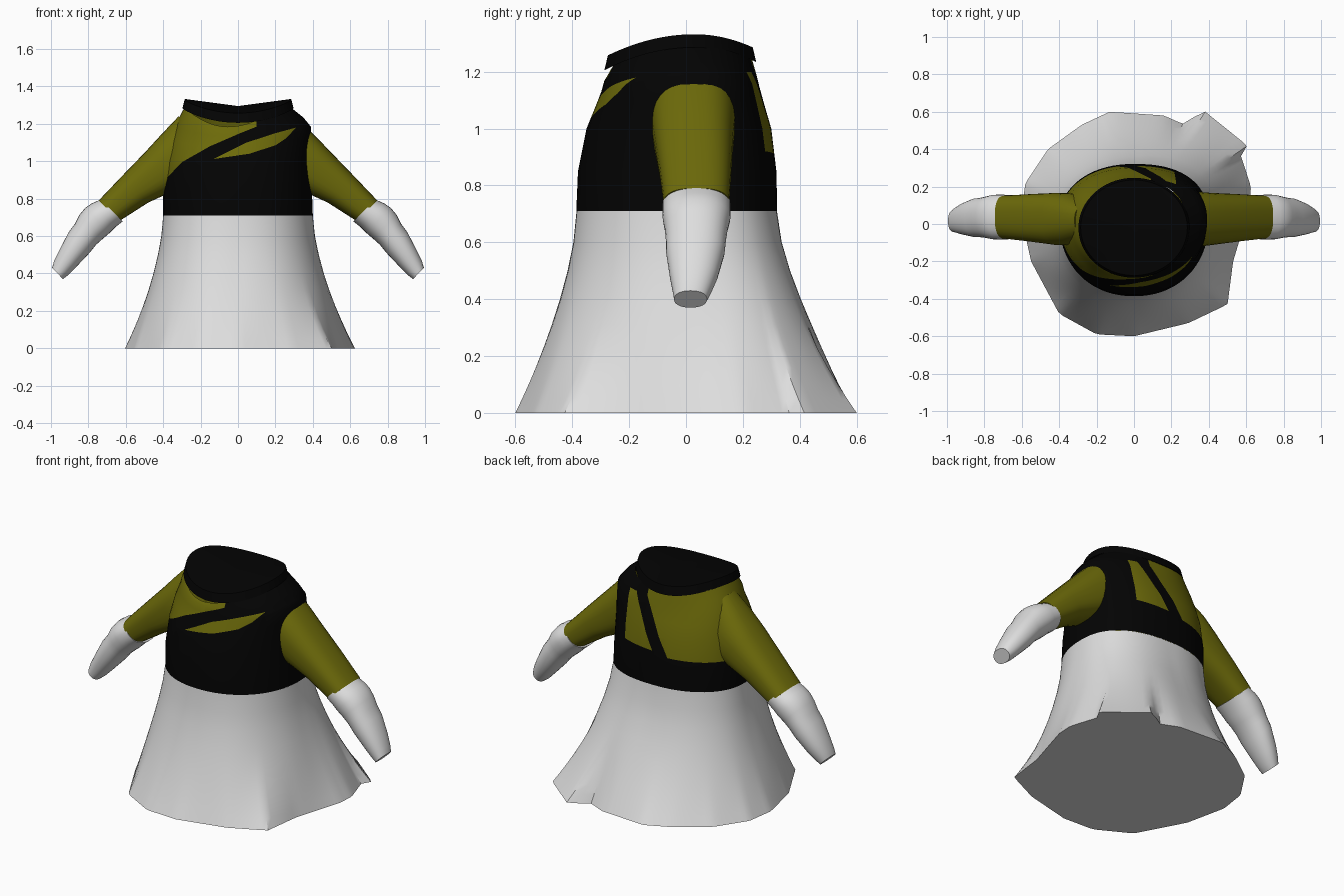
import bpy, bmesh, math
from mathutils import Vector

if "Cube" in bpy.data.objects:
    bpy.data.objects.remove(bpy.data.objects["Cube"])


def material(name, rgb):
    m = bpy.data.materials.new(name)
    m.diffuse_color = (*rgb, 1)
    m.use_nodes = True
    m.node_tree.nodes["Principled BSDF"].inputs["Base Color"].default_value = m.diffuse_color
    return m


WHITE = material("soft_white", (0.73, 0.73, 0.73))
BLACK = material("near_black", (0.001, 0.001, 0.001))
OLIVE = material("olive", (0.152, 0.145, 0.003))


def superellipse(t, n):
    c, s = math.cos(t), math.sin(t)
    return (math.copysign(abs(c) ** (2 / n), c), math.copysign(abs(s) ** (2 / n), s))


def oval(xl, xr, yf, yb, n=2.2, count=72, yc=None, full=None):
    """Closed ring fitted to four extents, widest at y = yc; full squares the back right."""
    if yc is None:
        yc = (yf + yb) / 2
    pts = []
    for i in range(count):
        corner = full if full and i < count / 4 else n
        c, s = superellipse(math.tau * i / count, corner)
        pts.append(((xl + xr) / 2 + c * (xr - xl) / 2, yc + s * (yb - yc if s > 0 else yc - yf)))
    return pts


def loft(rings, cap_start=False, cap_end=False):
    bm = bmesh.new()
    vs = [[bm.verts.new(p) for p in ring] for ring in rings]
    n = len(vs[0])
    for a, b in zip(vs, vs[1:]):
        for i in range(n):
            j = (i + 1) % n
            bm.faces.new((a[i], a[j], b[j], b[i]))
    if cap_start:
        bm.faces.new(vs[0][::-1])
    if cap_end:
        bm.faces.new(vs[-1])
    return bm


def finish(bm, name, mats, angle=40):
    bmesh.ops.recalc_face_normals(bm, faces=bm.faces[:])
    me = bpy.data.meshes.new(name)
    bm.to_mesh(me)
    bm.free()
    for m in mats:
        me.materials.append(m)
    me.shade_smooth()
    me.set_sharp_from_angle(angle=math.radians(angle))
    ob = bpy.data.objects.new(name, me)
    bpy.context.collection.objects.link(ob)
    return ob


# Skirt: round waist flaring to an uneven, wavy hem
HEM = [(0.62, 0.1), (0.625, 0.2), (0.57, 0.37), (0.605, 0.42), (0.375, 0.605), (0.26, 0.535),
       (0.16, 0.58), (-0.13, 0.6), (-0.28, 0.53), (-0.46, 0.4), (-0.58, 0.22), (-0.605, 0.05),
       (-0.55, -0.2), (-0.4, -0.48), (-0.2, -0.59), (0, -0.6), (0.29, -0.53), (0.5, -0.43),
       (0.53, -0.2)]


def hem_point(x, y):
    """Where the ray from the centre through (x, y) meets the hem outline."""
    best = 0
    for (ax, ay), (bx, by) in zip(HEM, HEM[1:] + HEM[:1]):
        ex, ey = bx - ax, by - ay
        den = x * ey - y * ex
        if abs(den) < 1e-9:
            continue
        k = (ax * ey - ay * ex) / den
        u = (ax * y - ay * x) / den
        if k > 0 and -1e-6 <= u <= 1 + 1e-6:
            best = max(best, k)
    return x * best, y * best


WAIST = 0.71
N = 120
waist_ring = oval(-0.4, 0.4, -0.385, 0.32, 2.15, N, 0.02, 2.4)
sharp_hem = [hem_point(x, y) for x, y in waist_ring]
# Folds soften towards the waist
radii = [math.hypot(*p) for p in sharp_hem]
soft_hem = []
for i, (x, y) in enumerate(sharp_hem):
    mean = sum(radii[(i + k) % N] for k in range(-9, 10)) / 19
    soft_hem.append((x * mean / radii[i], y * mean / radii[i]))
rings = []
for z in (0, 0.05, 0.1, 0.16, 0.23, 0.31, 0.4, 0.5, 0.6, WAIST):
    b = max(0, 1 - z / 0.35)
    ring = []
    for (x, y), (hx, hy), (sx, sy) in zip(waist_ring, sharp_hem, soft_hem):
        # The flare is fuller on one diagonal
        diagonal = max(0, math.sin(2 * math.atan2(y, x)))
        w = (1 - z / WAIST) ** (1.6 - 0.28 * diagonal)
        tx, ty = sx + (hx - sx) * b, sy + (hy - sy) * b
        ring.append((x + (tx - x) * w, y + (ty - y) * w, z))
    rings.append(ring)
finish(loft(rings, cap_start=True), "skirt", [WHITE])


# Bodice: its neckline arches over the shoulders and scoops at the front
def neck_z(y):
    d = y - 0.03
    return 1.29 - d * d * (0.8 if d < 0 else 1.1)


rings = []
SECTIONS = [(0.71, -0.4, 0.4, -0.386, 0.321), (0.85, -0.4, 0.395, -0.38, 0.318),
            (1.0, -0.385, 0.388, -0.35, 0.3), (1.1, -0.36, 0.392, -0.32, 0.275),
            (1.165, -0.335, 0.39, -0.298, 0.258), (1.21, -0.315, 0.35, -0.287, 0.247),
            (1.26, -0.285, 0.28, -0.272, 0.232)]
for z, xl, xr, yf, yb in SECTIONS:
    ring = []
    for x, y in oval(xl, xr, yf, yb, 2.15, yc=0.02 if z < 1.2 else 0, full=2.4):
        lift = max(0, z - 1) / 0.26
        top = neck_z(y)
        if z == 1.26 and y < 0 and -0.28 < x < 0.12:
            top -= 0.035 * math.sin(math.pi * (x + 0.28) / 0.4)
        ring.append((x, y, min(z, 1) + lift * (top - 1)))
    rings.append(ring)
bodice = loft(rings)


def inside(x, z, poly):
    hit = False
    for (ax, az), (bx, bz) in zip(poly, poly[1:] + poly[:1]):
        if (az > z) != (bz > z) and x < ax + (z - az) * (bx - ax) / (bz - az):
            hit = not hit
    return hit


def inset_colour(bm, poly, side, index):
    """Cut a polygon (x, z) into the front (-1) or back (1) and colour it."""
    def half():
        return [f for f in bm.faces if f.calc_center_median().y * side > 0]
    for (ax, az), (bx, bz) in zip(poly, poly[1:] + poly[:1]):
        lo, hi = min(ax, bx) - 0.05, max(ax, bx) + 0.05
        faces = [f for f in half() if any(lo < v.co.x < hi for v in f.verts)]
        geom = set(faces)
        for f in faces:
            geom.update(f.edges)
            geom.update(f.verts)
        bmesh.ops.bisect_plane(bm, geom=list(geom), dist=1e-5, plane_co=(ax, 0, az),
                               plane_no=Vector((bz - az, 0, ax - bx)).normalized())
    for f in half():
        c = f.calc_center_median()
        if inside(c.x, c.z, poly):
            f.material_index = index


# Olive shirt panels: front shoulder, front slit, back, back wedge
inset_colour(bodice, [(-0.6, 0.84), (-0.4, 0.89), (-0.3, 0.995), (-0.15, 1.08), (0.0, 1.145),
                      (0.1, 1.185), (0.1, 1.5), (-0.6, 1.5)], -1, 1)
inset_colour(bodice, [(-0.13, 1.012), (0.06, 1.04), (0.2, 1.085), (0.26, 1.125), (0.31, 1.18),
                      (0.2, 1.15), (0.04, 1.098)], -1, 1)
inset_colour(bodice, [(-0.6, 0.88), (-0.09, 0.89), (0.09, 1.2), (0.09, 1.5), (-0.6, 1.5)], 1, 1)
inset_colour(bodice, [(0.01, 0.91), (0.215, 0.92), (0.225, 1.2), (0.17, 1.2)], 1, 1)
finish(bodice, "bodice", [BLACK, OLIVE])

# Collar: arched band closed by a shallow fan
rings = []
for grow, dz in [(-0.02, 0.0), (0.012, -0.004), (0.0, 0.042)]:
    rings.append([(x, y, neck_z(y) + dz)
                  for x, y in oval(-0.285 - grow, 0.285 + grow, -0.275 - grow, 0.235 + grow, 2)])
collar = loft(rings)
collar.verts.ensure_lookup_table()
rim = collar.verts[-72:]
hub = collar.verts.new((0, -0.01, 1.295))
for i in range(72):
    collar.faces.new((rim[i], rim[(i + 1) % 72], hub))
finish(collar, "collar", [BLACK])


# Arms: rows are centre x, centre z, half height, half depth, centre y
def limb(rows, side, name, mat, n, cap_end=False):
    rings = []
    for x, z, h, d, yc in rows:
        ring = []
        for i in range(32):
            c, s = superellipse(math.tau * i / 32, n)
            ring.append((side * (x + 0.7 * h * s), yc + d * c, z + 0.71 * h * s))
        rings.append(ring)
    finish(loft(rings, True, cap_end), name, [mat])


SLEEVE = [(0.40, 0.955, 0.135, 0.14, 0.027), (0.55, 0.85, 0.1, 0.127, 0.033),
          (0.69, 0.735, 0.078, 0.115, 0.037)]
LEFT_ROOT = [(0.19, 1.11, 0.183, 0.1, 0.02), (0.30, 1.02, 0.165, 0.138, 0.025)]
RIGHT_ROOT = [(0.25, 1.05, 0.175, 0.15, 0.025), (0.30, 1.02, 0.162, 0.15, 0.025)]
HAND = [(0.675, 0.737, 0.083, 0.119, 0.037), (0.72, 0.71, 0.09, 0.12, 0.037),
        (0.75, 0.685, 0.094, 0.119, 0.037), (0.785, 0.65, 0.09, 0.111, 0.036),
        (0.815, 0.61, 0.08, 0.106, 0.035), (0.85, 0.565, 0.079, 0.103, 0.033),
        (0.91, 0.48, 0.064, 0.084, 0.027), (0.945, 0.43, 0.054, 0.068, 0.021),
        (0.965, 0.40, 0.042, 0.058, 0.016)]
for side, label, root in ((-1, "left", LEFT_ROOT), (1, "right", RIGHT_ROOT)):
    limb(root + SLEEVE, side, label + "_sleeve", OLIVE, 2.6, True)
    limb(HAND, side, label + "_hand", WHITE, 2.2, True)
